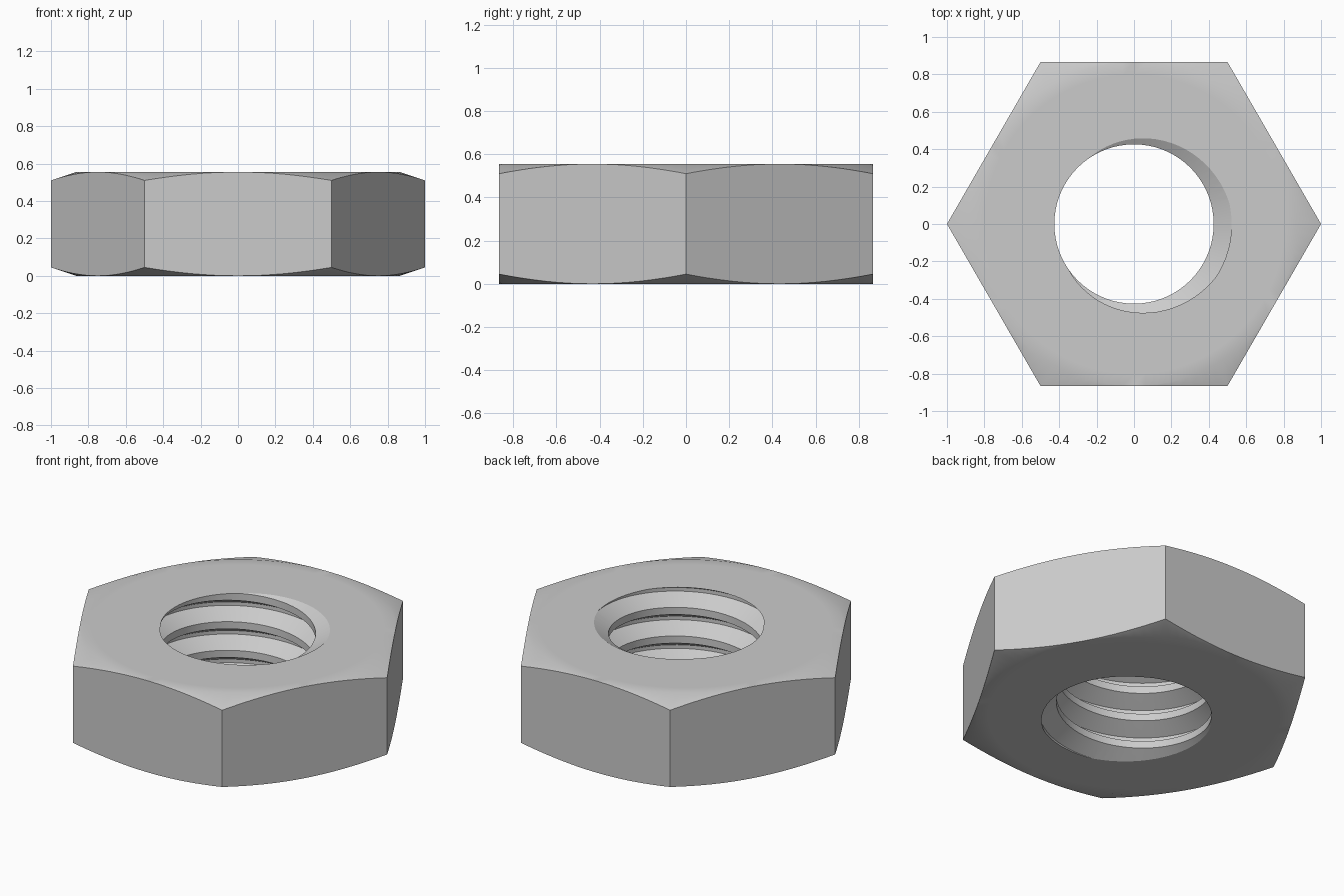
import bpy
import bmesh
from math import sin, cos, pi, radians, hypot

cube = bpy.data.objects.get("Cube")
if cube:
    bpy.data.objects.remove(cube)

HEIGHT = 0.555          # nut thickness
FLAT = cos(pi / 6)      # centre to side, with corners at radius 1
DROP = 0.045            # chamfer depth at the corners
PITCH = HEIGHT / 3.2
MINOR, MAJOR = 0.426, 0.522
STEPS = 72              # thread steps per turn
SIDE_CUTS = 16          # subdivisions per hexagon side
START = radians(215)    # angle where a thread crest meets the top

steel = bpy.data.materials.new("steel_grey")
steel.use_nodes = True
GREY = (0.6, 0.6, 0.6, 1)
steel.diffuse_color = GREY
steel.node_tree.nodes["Principled BSDF"].inputs["Base Color"].default_value = GREY

bm = bmesh.new()


def strip(a, b):
    """Join two closed rings of vertices with quads."""
    n = len(a)
    for i in range(n):
        j = (i + 1) % n
        bm.faces.new((a[i], a[j], b[j], b[i]))


# Helical thread: crest, upper flank, root, lower flank
profile = [(MINOR, 0), (MINOR, 0.25), (MAJOR, 0.5625), (MAJOR, 0.6875), (MINOR, 1)]
sections = []
for i in range(-5 * STEPS, STEPS + 1):
    turn = i / STEPS
    a = START + turn * 2 * pi
    sections.append([bm.verts.new((r * cos(a), r * sin(a), HEIGHT + PITCH * (turn + t)))
                     for r, t in profile])
for s, t in zip(sections, sections[1:]):
    for k in range(len(profile) - 1):
        bm.faces.new((s[k], s[k + 1], t[k + 1], t[k]))
bmesh.ops.remove_doubles(bm, verts=bm.verts, dist=1e-5)
bmesh.ops.triangulate(bm, faces=bm.faces)

# Trim the thread at both ends of the bore
for z, normal in ((0, -1), (HEIGHT, 1)):
    bmesh.ops.bisect_plane(bm, geom=bm.verts[:] + bm.edges[:] + bm.faces[:], dist=1e-6,
                           plane_co=(0, 0, z), plane_no=(0, 0, normal), clear_outer=True)
bmesh.ops.remove_doubles(bm, verts=bm.verts, dist=1e-4)
rims = {z: [e for e in bm.edges if e.is_boundary
            and all(abs(v.co.z - z) < 1e-4 for v in e.verts)] for z in (0, HEIGHT)}

# Hexagon outline, subdivided so the chamfer curves across each side
outline = []
for side in range(6):
    a, b = side * pi / 3, (side + 1) * pi / 3
    for k in range(SIDE_CUTS):
        f = k / SIDE_CUTS
        outline.append((cos(a) * (1 - f) + cos(b) * f, sin(a) * (1 - f) + sin(b) * f))

# Chamfered end faces
outer = []
for z, sign in ((0, 1), (HEIGHT, -1)):
    edge = [bm.verts.new((x, y, z + sign * DROP * (hypot(x, y) - FLAT) / (1 - FLAT)))
            for x, y in outline]
    rings = [[bm.verts.new((x / hypot(x, y) * r, y / hypot(x, y) * r, z))
              for x, y in outline] for r in (FLAT, 0.8)]
    strip(edge, rings[0])
    strip(rings[0], rings[1])
    inner = rings[1]
    loop = [bm.edges.get((inner[i - 1], inner[i])) for i in range(len(inner))]
    bmesh.ops.triangle_fill(bm, edges=loop + rims[z], use_beauty=True, normal=(0, 0, -sign))
    outer.append(edge)

# Six side walls
strip(outer[0], outer[1])
bmesh.ops.remove_doubles(bm, verts=bm.verts, dist=1e-5)
bmesh.ops.recalc_face_normals(bm, faces=bm.faces)

mesh = bpy.data.meshes.new("hex_nut")
bm.to_mesh(mesh)
bm.free()
mesh.materials.append(steel)
nut = bpy.data.objects.new("hex_nut", mesh)
bpy.context.collection.objects.link(nut)

bpy.ops.object.select_all(action="DESELECT")
nut.select_set(True)
bpy.context.view_layer.objects.active = nut
bpy.ops.object.shade_smooth_by_angle(angle=radians(25))
